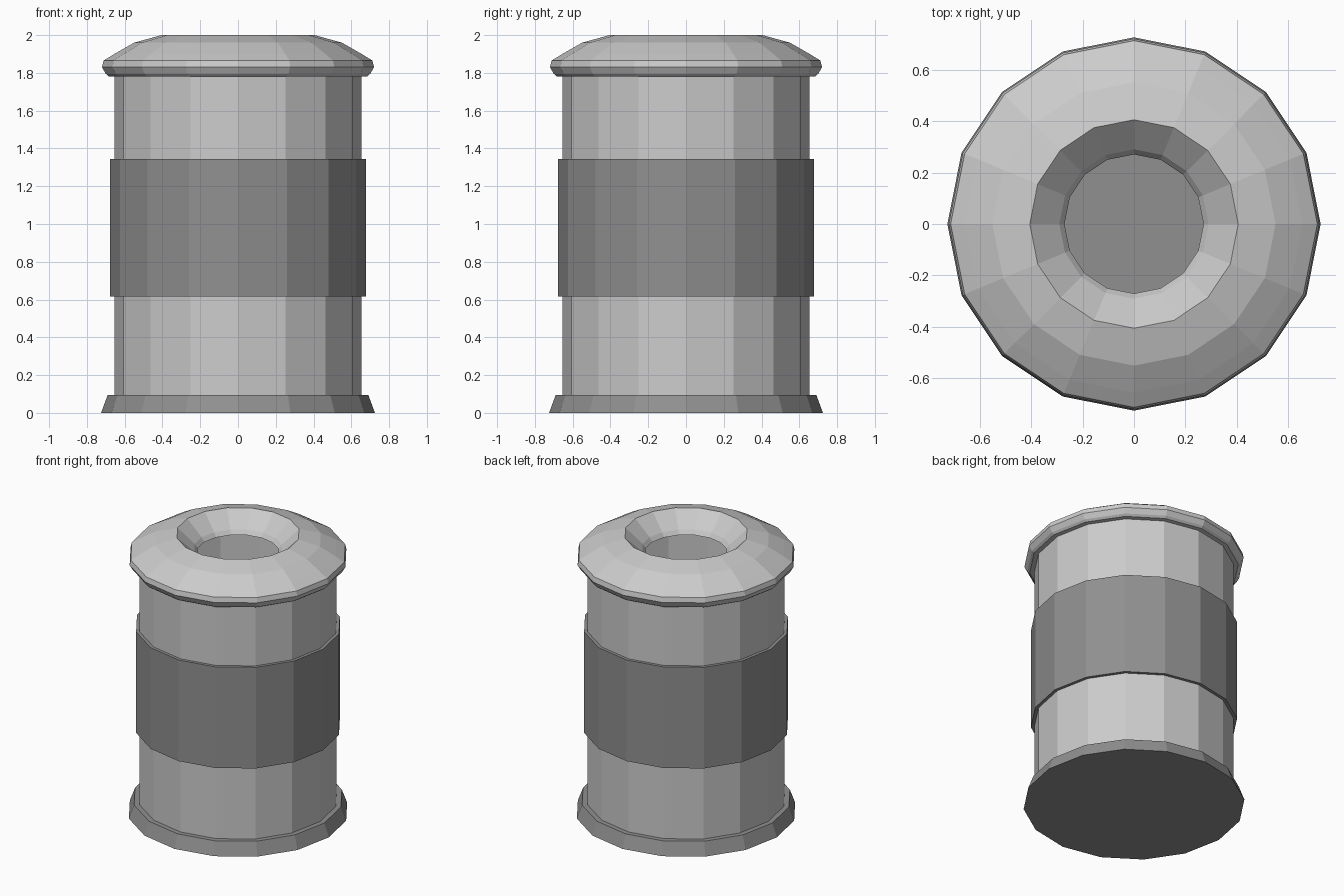
import bpy, bmesh
from math import cos, sin, tau

if "Cube" in bpy.data.objects:
    bpy.data.objects.remove(bpy.data.objects["Cube"])

SIDES = 16

dark = bpy.data.materials.new("dark_grey")
dark.diffuse_color = (0.28, 0.28, 0.28, 1)
dark.use_nodes = True
dark.node_tree.nodes["Principled BSDF"].inputs["Base Color"].default_value = dark.diffuse_color


def lathe(name, profile, material=None, cap_bottom=False):
    """Revolve an (r, z) profile listed from bottom outside upward."""
    bm = bmesh.new()
    rings = [[bm.verts.new((r * cos(tau * i / SIDES), r * sin(tau * i / SIDES), z))
              for i in range(SIDES)] for r, z in profile]
    for a, b in zip(rings, rings[1:]):
        for i in range(SIDES):
            j = (i + 1) % SIDES
            bm.faces.new((a[i], a[j], b[j], b[i]))
    if cap_bottom:
        bm.faces.new(rings[0][::-1])
    mesh = bpy.data.meshes.new(name)
    bm.to_mesh(mesh)
    bm.free()
    obj = bpy.data.objects.new(name, mesh)
    bpy.context.collection.objects.link(obj)
    if material:
        mesh.materials.append(material)
    return obj


# Flared foot with closed underside, which is also the bin floor
lathe("base", [(0.725, 0), (0.69, 0.095), (0.655, 0.095)], dark, cap_bottom=True)

# Hollow drum wall
lathe("body", [(0.655, 0.095), (0.655, 1.78)])

# Raised dark band around the middle
lathe("middle_band", [(0.655, 0.615), (0.677, 0.615), (0.677, 1.345), (0.655, 1.345)], dark)

# Domed lid with a rolled rim and a funnel-shaped opening
lathe("lid", [(0.655, 1.78), (0.685, 1.782), (0.70, 1.795), (0.72, 1.83), (0.712, 1.865),
              (0.655, 1.90), (0.55, 1.96), (0.405, 2.0),
              (0.29, 1.895), (0.27, 1.865)])
